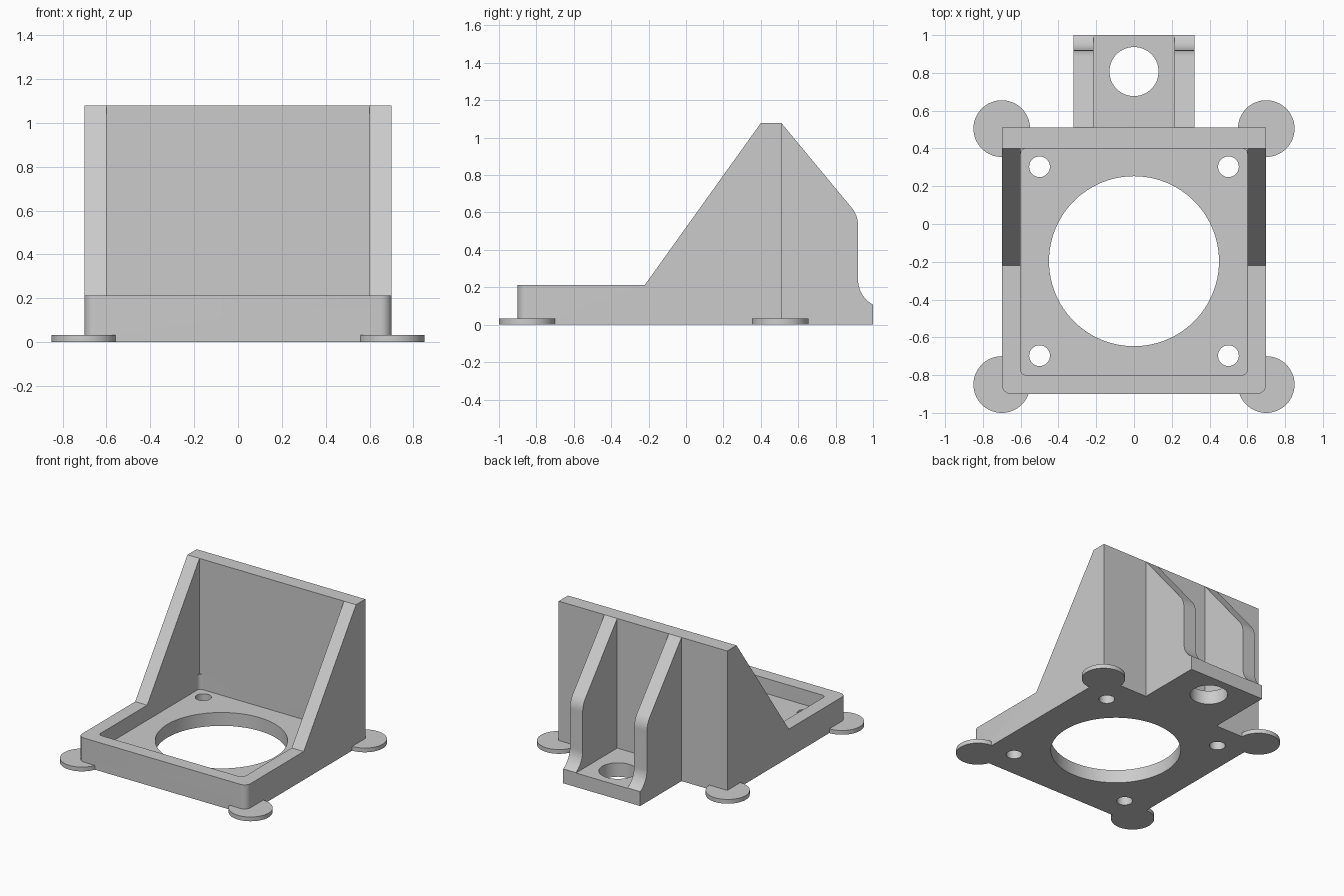
import bpy, bmesh
from math import cos, sin, radians

if "Cube" in bpy.data.objects:
    bpy.data.objects.remove(bpy.data.objects["Cube"], do_unlink=True)

grey = bpy.data.materials.new("light_grey")
grey.use_nodes = True
COLOUR = (0.6, 0.6, 0.6, 1)
grey.diffuse_color = COLOUR
grey.node_tree.nodes["Principled BSDF"].inputs["Base Color"].default_value = COLOUR

RIM, FLOOR, TOP = 0.213, 0.1, 1.078      # rim, floor and overall heights
HALF, FRONT, BACK = 0.7, -0.9, 0.51      # body footprint
WALL = 0.1


def prism(name, points, low, high, axis="z", round_edge=None, radius=0):
    """Extrude an outline along z (points are x, y) or x (points are y, z)."""
    bm = bmesh.new()
    place = (lambda a, b: (a, b, low)) if axis == "z" else (lambda a, b: (low, a, b))
    face = bm.faces.new([bm.verts.new(place(a, b)) for a, b in points])
    new = bmesh.ops.extrude_face_region(bm, geom=[face])["geom"]
    shift = (0, 0, high - low) if axis == "z" else (high - low, 0, 0)
    bmesh.ops.translate(bm, vec=shift, verts=[v for v in new if isinstance(v, bmesh.types.BMVert)])
    if round_edge:
        upright = [e for e in bm.edges
                   if (e.verts[0].co - e.verts[1].co).xy.length < 1e-5 and round_edge(e.verts[0].co)]
        bmesh.ops.bevel(bm, geom=upright, offset=radius, segments=8, profile=0.5, affect="EDGES")
    bmesh.ops.recalc_face_normals(bm, faces=bm.faces)
    mesh = bpy.data.meshes.new(name)
    bm.to_mesh(mesh)
    bm.free()
    mesh.materials.append(grey)
    obj = bpy.data.objects.new(name, mesh)
    bpy.context.collection.objects.link(obj)
    return obj


def rectangle(x0, x1, y0, y1):
    return [(x0, y0), (x1, y0), (x1, y1), (x0, y1)]


def arc(cx, cy, r, start, end, steps):
    angles = [radians(start + (end - start) * i / steps) for i in range(steps + 1)]
    return [(cx + r * cos(a), cy + r * sin(a)) for a in angles]


def cylinder(name, x, y, r, low, high, steps=64):
    return prism(name, arc(x, y, r, 0, 360, steps)[:-1], low, high)


def combine(target, other, operation):
    mod = target.modifiers.new(other.name, "BOOLEAN")
    mod.operation, mod.solver, mod.object = operation, "EXACT", other
    bpy.ops.object.select_all(action="DESELECT")
    bpy.context.view_layer.objects.active = target
    target.select_set(True)
    bpy.ops.object.modifier_apply(modifier=mod.name)
    bpy.data.objects.remove(other, do_unlink=True)


# Body: side profile with sloping cheeks, front corners rounded
side = [(FRONT, 0), (BACK, 0), (BACK, TOP), (0.4, TOP), (-0.22, RIM), (FRONT, RIM)]
bracket = prism("mounting_bracket", side, -HALF, HALF, "x",
                lambda co: co.y < FRONT + 0.01, 0.05)

# Hollow between the cheeks: rounded tray pocket below, square corners above
inner = HALF - WALL
combine(bracket, prism("tray_pocket", rectangle(-inner, inner, FRONT + WALL, 0.4),
                       FLOOR, RIM + 0.001, "z", lambda co: True, 0.03), "DIFFERENCE")
combine(bracket, prism("upper_opening", rectangle(-inner, inner, -0.5, 0.4),
                       RIM, TOP + 0.2), "DIFFERENCE")

# Rear tab and its two curved ribs
combine(bracket, prism("rear_tab", rectangle(-0.32, 0.32, 0.45, 1), 0, FLOOR + 0.005), "UNION")
rib = ([(0.45, 0), (1, 0)] + arc(1.07, 0.24, 0.15, 242, 180, 10)
       + arc(0.77, 0.53, 0.15, 0, 40, 8) + [(BACK, TOP), (0.45, TOP)])
for sign in (-1, 1):
    x0, x1 = sorted((sign * 0.214, sign * 0.32))
    combine(bracket, prism("rear_rib", rib, x0, x1, "x"), "UNION")

# Thin round feet at the four corners
for x in (-HALF, HALF):
    for y in (-0.85, BACK - 0.005):
        combine(bracket, cylinder("corner_foot", x, y, 0.15, 0, 0.032), "UNION")

# Centre bore, four screw holes and the tab hole
holes = [(0, -0.197, 0.45, 96), (0, 0.807, 0.13, 64)]
holes += [(x, y, 0.055, 32) for x in (-0.5, 0.5) for y in (-0.697, 0.303)]
for x, y, r, steps in holes:
    combine(bracket, cylinder("hole_cutter", x, y, r, -0.1, 0.2, steps), "DIFFERENCE")

# Smooth the curved walls and keep the edges crisp
bpy.ops.object.select_all(action="DESELECT")
bracket.select_set(True)
bpy.context.view_layer.objects.active = bracket
bpy.ops.object.shade_smooth_by_angle(angle=radians(25))
